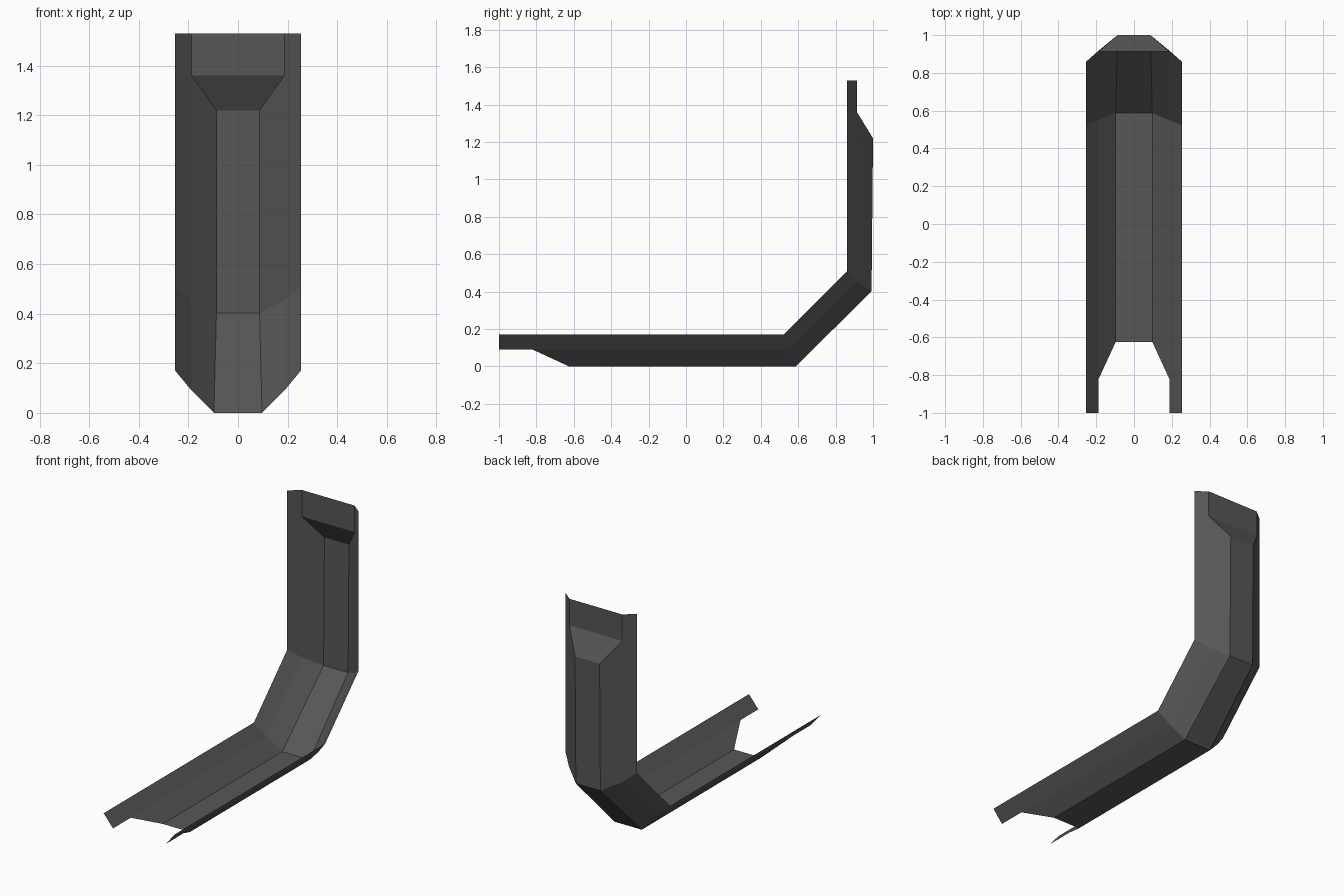
import bpy, bmesh

if "Cube" in bpy.data.objects:
    bpy.data.objects.remove(bpy.data.objects["Cube"])

# one dark grey sheet material
grey = bpy.data.materials.new("dark grey")
grey.diffuse_color = (0.095, 0.095, 0.095, 1)
grey.use_nodes = True
grey.node_tree.nodes["Principled BSDF"].inputs["Base Color"].default_value = grey.diffuse_color

# (y, z) paths along the bent trough: outer rim, middle crease, spine crease
RIM = [(-1, .17), (-.82, .17), (.523, .17), (.86, .508), (.86, 1.36), (.86, 1.53)]
MID = [(-1, .09), (-.82, .09), (.55, .09), (.918, .455), (.914, 1.36), (.914, 1.53)]
SPINE = [(-.625, 0), (.587, 0), (.992, .402), (1.0, 1.22)]
SPINE_X = [.097, .097, .087, .087]
RIM_X, MID_X = .253, .187


def line(path, x, side):
    xs = x if isinstance(x, list) else [x] * len(path)
    return [(side * a, y, z) for a, (y, z) in zip(xs, path)]


def sheet(name, strips):
    """Join pairs of matching lines into quads."""
    bm = bmesh.new()
    for a, b in strips:
        for i in range(len(a) - 1):
            bm.faces.new([bm.verts.new(p) for p in (a[i], a[i + 1], b[i + 1], b[i])])
    bmesh.ops.remove_doubles(bm, verts=bm.verts, dist=1e-4)
    bmesh.ops.recalc_face_normals(bm, faces=bm.faces)
    me = bpy.data.meshes.new(name)
    bm.to_mesh(me)
    bm.free()
    me.materials.append(grey)
    ob = bpy.data.objects.new(name, me)
    bpy.context.collection.objects.link(ob)


rim, mid, spine = [[line(p, x, s) for s in (-1, 1)] for p, x in
                   ((RIM, RIM_X), (MID, MID_X), (SPINE, SPINE_X))]

# trough: rim flanges, sloping sides, and spine with an open notch at the front
strips = [(spine[0], spine[1])]
for s in (0, 1):
    strips += [(rim[s], mid[s]), (mid[s][1:5], spine[s])]
# stepped panel closing the top end
ends = [[spine[s][3], mid[s][4], mid[s][5]] for s in (0, 1)]
strips.append((ends[0], ends[1]))
sheet("bent_trough", strips)
